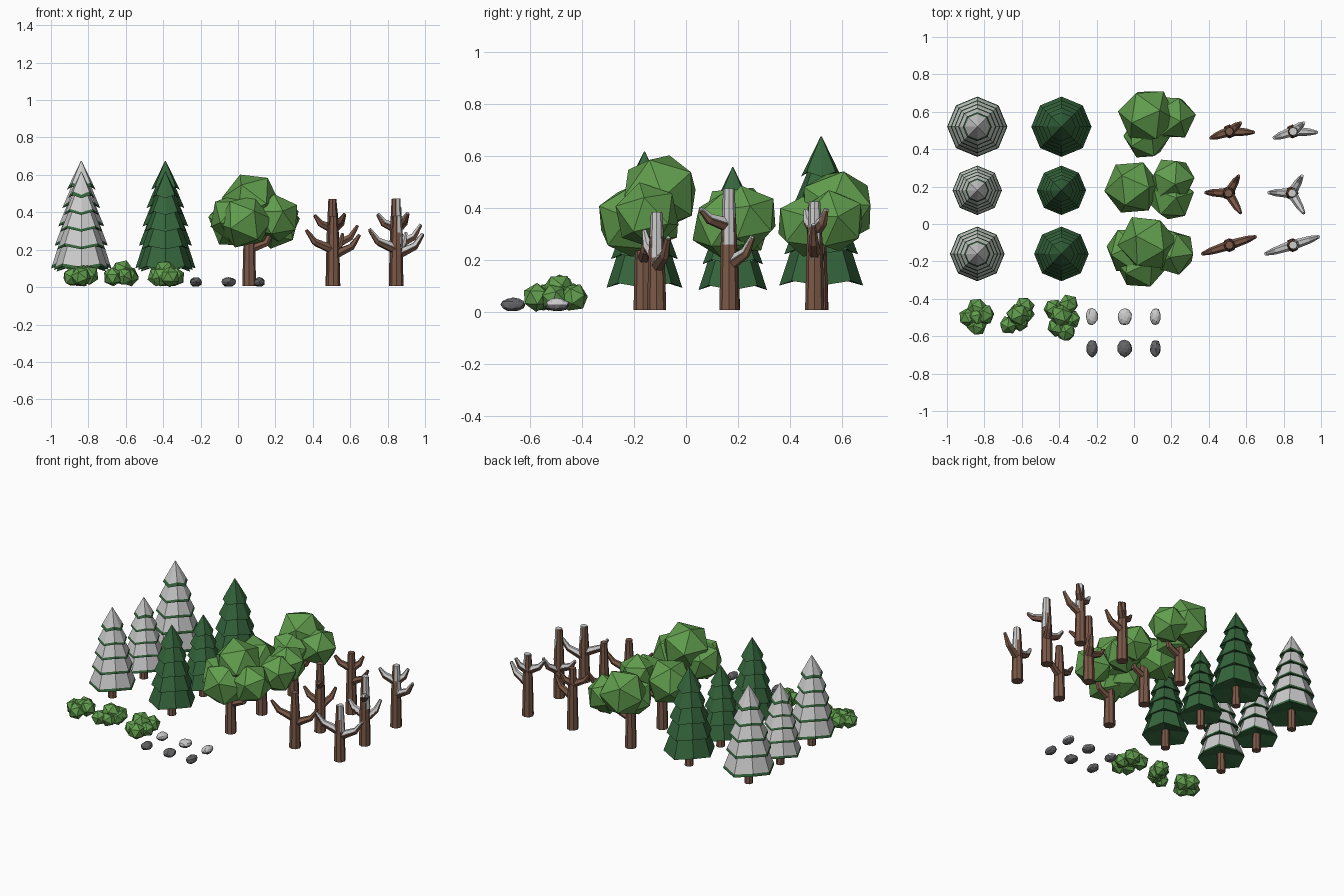
import bpy, bmesh, math, random
from mathutils import Vector, Matrix, Euler

if "Cube" in bpy.data.objects:
    bpy.data.objects.remove(bpy.data.objects["Cube"])

random.seed(4)


def mat(name, r, g, b):
    m = bpy.data.materials.new(name)
    m.diffuse_color = (r, g, b, 1)
    m.use_nodes = True
    m.node_tree.nodes["Principled BSDF"].inputs["Base Color"].default_value = m.diffuse_color
    return m


BARK = mat("bark", 0.20, 0.10, 0.065)
PINE = mat("pine_green", 0.035, 0.13, 0.045)
LEAF = mat("leaf_green", 0.12, 0.34, 0.075)
SNOW = mat("snow", 0.6, 0.6, 0.6)
STONE = mat("stone", 0.13, 0.13, 0.14)


def finish(bm, name, *mats):
    bmesh.ops.recalc_face_normals(bm, faces=bm.faces)
    me = bpy.data.meshes.new(name)
    bm.to_mesh(me)
    bm.free()
    for m in mats:
        me.materials.append(m)
    ob = bpy.data.objects.new(name, me)
    bpy.context.collection.objects.link(ob)
    return ob


def bridge(bm, a, b, mi=0):
    n = len(a)
    for i in range(n):
        bm.faces.new((a[i], a[(i + 1) % n], b[(i + 1) % n], b[i])).material_index = mi


def tube(bm, pts, radii, n=6, mi=0):
    pts = [Vector(p) for p in pts]
    rings = []
    for i, p in enumerate(pts):
        d = pts[min(i + 1, len(pts) - 1)] - pts[max(i - 1, 0)]
        q = d.to_track_quat('Z', 'Y')
        rings.append([bm.verts.new(p + q @ Vector((radii[i] * math.cos(t), radii[i] * math.sin(t), 0)))
                      for t in (2 * math.pi * k / n for k in range(n))])
    for a, b in zip(rings, rings[1:]):
        bridge(bm, a, b, mi)
    bm.faces.new(rings[0]).material_index = mi
    bm.faces.new(rings[-1]).material_index = mi


def balls(bm, items, grow=1.05):
    for x, y, z, r in items:
        rot = Euler([random.uniform(0, 6.28) for _ in range(3)]).to_matrix().to_4x4()
        bmesh.ops.create_icosphere(bm, subdivisions=1, radius=r * grow,
                                   matrix=Matrix.Translation((x, y, z)) @ rot)


# Pines: steep eight-sided tiers (base height, hem radius, top height, top radius), zigzag hem
TIERS = [(0.0, 1.0, 0.24, 0.72), (0.21, 0.88, 0.42, 0.60), (0.39, 0.76, 0.59, 0.47),
         (0.56, 0.63, 0.76, 0.33), (0.73, 0.48, 1.0, 0.012)]


def pine(name, x, y, R, top, snowy):
    z0 = 0.10 * top / 0.67
    H = top - z0
    bm = bmesh.new()
    for base, rad, tip, tip_rad in TIERS:
        def ring(f, drop):
            z = z0 + H * (base + (tip - base) * f)
            r = R * (rad + (tip_rad - rad) * f)
            return [bm.verts.new((x + r * math.cos(k * math.pi / 4), y + r * math.sin(k * math.pi / 4),
                                  z + drop * (k % 2))) for k in range(8)]
        hem, lip, crown = ring(0, 0.018), ring(0.13, 0.018), ring(1, 0)
        under = bm.verts.new((x, y, z0 + H * base + 0.045))
        bridge(bm, hem, lip, 0)
        bridge(bm, lip, crown, int(snowy))
        bm.faces.new(crown).material_index = int(snowy)
        for k in range(8):
            bm.faces.new((hem[k], hem[(k + 1) % 8], under))
    finish(bm, name + "_foliage", PINE, SNOW)
    bm = bmesh.new()
    tube(bm, [(x, y, 0.006), (x, y, z0 + 0.06)], [0.028, 0.024], 8)
    finish(bm, name + "_trunk", BARK)


for i, (y, R, top) in enumerate([(0.52, 0.161, 0.675), (0.18, 0.132, 0.557), (-0.16, 0.146, 0.617)]):
    pine(f"snowy_pine_{i}", -0.838, y, R, top, True)
    pine(f"green_pine_{i}", -0.388, y, R, top, False)

# Broadleaf trees: trunk, one side branch and faceted crown
CROWNS = [
    (0.51, [(0.07, 0.58, 0.40, 0.15), (0.205, 0.57, 0.35, 0.122), (0.067, 0.467, 0.335, 0.122)]),
    (0.17, [(-0.01, 0.195, 0.35, 0.145), (0.205, 0.235, 0.36, 0.122), (0.2, 0.14, 0.33, 0.122)]),
    (-0.165, [(0.07, -0.1, 0.458, 0.152), (0.04, -0.205, 0.35, 0.142),
              (-0.02, -0.14, 0.37, 0.13), (0.205, -0.15, 0.37, 0.125)])]
for i, (y, crown) in enumerate(CROWNS):
    bm = bmesh.new()
    tube(bm, [(0.06, y, 0.006), (0.06, y, 0.36)], [0.037, 0.028], 8)
    tube(bm, [(0.06, y, 0.20), (0.15, y + 0.01, 0.235), (0.19, y + 0.02, 0.32)], [0.024, 0.02, 0.014])
    finish(bm, f"broadleaf_trunk_{i}", BARK)
    bm = bmesh.new()
    balls(bm, crown)
    finish(bm, f"broadleaf_crown_{i}", LEAF)

# Dead trees: (x, y, height, branches as tip dx, dy, start z, tip z)
DEAD = [(0.51, -0.113, 0.38, [(-0.145, -0.047, 0.20, 0.305), (0.14, 0.045, 0.17, 0.28)]),
        (0.505, 0.165, 0.47, [(-0.123, 0.003, 0.20, 0.28), (0.055, 0.092, 0.18, 0.285), (0.065, -0.107, 0.33, 0.39)]),
        (0.51, 0.495, 0.42, [(-0.10, -0.035, 0.31, 0.385), (0.13, -0.005, 0.22, 0.33), (0.06, 0.045, 0.31, 0.39)])]


def dead_tree(name, x, y, h, branches, snowy):
    bm = bmesh.new()
    tube(bm, [(x, y, 0.006), (x, y, h * 0.6), (x, y, h)], [0.037, 0.031, 0.022], 8)
    if snowy:  # snow drifted on one side of the upper trunk
        tube(bm, [(x + 0.008, y, h * 0.55), (x + 0.004, y, h + 0.004)], [0.028, 0.021], 8, 1)
    for dx, dy, za, zb in branches:
        def path(up):
            return [(x, y, za + up), (x + dx * 0.7, y + dy * 0.7, za + (zb - za) * 0.42 + up),
                    (x + dx, y + dy, zb + up)]
        tube(bm, path(0), [0.027, 0.019, 0.009])
        if snowy:
            tube(bm, path(0.006), [0.026, 0.0185, 0.009], 6, 1)
    finish(bm, name, BARK, SNOW)


for i, (x, y, h, br) in enumerate(DEAD):
    dead_tree(f"bare_tree_{i}", x, y, h, br, False)
    dead_tree(f"snowy_bare_tree_{i}", x + 0.338, y, h, br, True)

# Bushes: small faceted clumps
BUSHES = [
    [(-0.84, -0.448, 0.06, 0.052), (-0.885, -0.5, 0.055, 0.052), (-0.80, -0.485, 0.065, 0.055),
     (-0.84, -0.545, 0.055, 0.052), (-0.84, -0.495, 0.07, 0.05)],
    [(-0.585, -0.44, 0.06, 0.052), (-0.62, -0.485, 0.085, 0.06), (-0.67, -0.54, 0.055, 0.05),
     (-0.61, -0.525, 0.055, 0.048), (-0.582, -0.48, 0.055, 0.05)],
    [(-0.43, -0.455, 0.055, 0.053), (-0.35, -0.43, 0.055, 0.053), (-0.39, -0.49, 0.085, 0.06),
     (-0.41, -0.55, 0.055, 0.053), (-0.365, -0.575, 0.055, 0.053), (-0.335, -0.51, 0.055, 0.05)]]
for i, b in enumerate(BUSHES):
    bm = bmesh.new()
    balls(bm, b)
    finish(bm, f"bush_{i}", LEAF)


# Rocks: flattened lumps, the rear row capped with snow
def rock(name, x, y, rx, ry, snowy):
    bm = bmesh.new()
    bmesh.ops.create_icosphere(bm, subdivisions=2, radius=1)
    for v in bm.verts:
        v.co *= random.uniform(0.93, 1.08)
        v.co = Vector((x + v.co.x * rx, y + v.co.y * ry, max(0.003, 0.027 + v.co.z * 0.026)))
    bm.normal_update()
    for f in bm.faces:
        f.material_index = int(snowy and f.calc_center_median().z > 0.03)
    finish(bm, name, STONE, SNOW)


for i, (x, rx) in enumerate([(-0.225, 0.032), (-0.05, 0.039), (0.115, 0.029)]):
    rock(f"rock_{i}", x, -0.665, rx, 0.046, False)
    rock(f"snowy_rock_{i}", x, -0.495, rx, 0.046, True)
